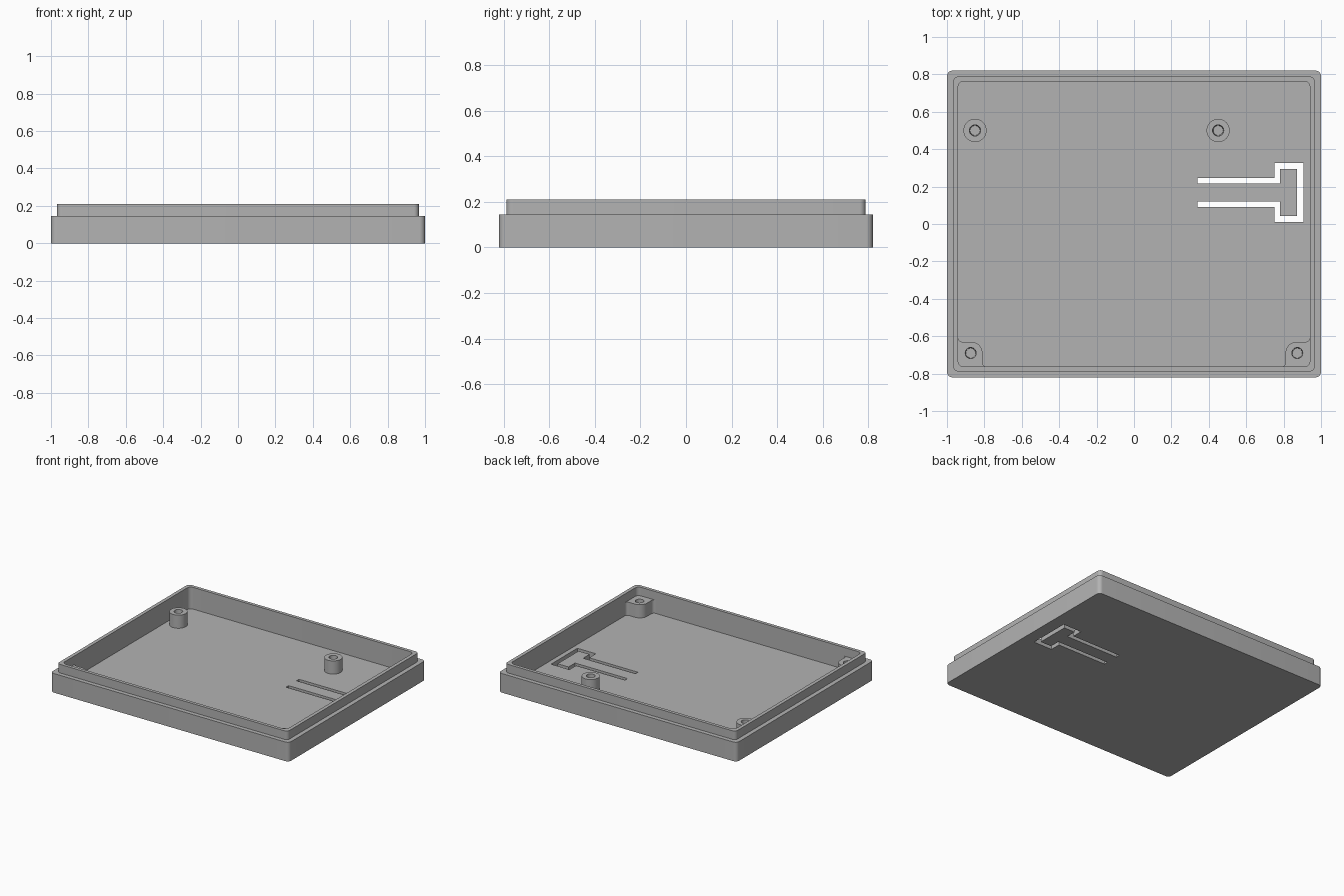
import bpy
import bmesh
from math import cos, sin, pi, radians

cube = bpy.data.objects.get("Cube")
if cube:
    bpy.data.objects.remove(cube, do_unlink=True)

grey = bpy.data.materials.new("matte grey plastic")
grey.use_nodes = True
GREY = (0.45, 0.45, 0.45, 1)
grey.diffuse_color = GREY
grey.node_tree.nodes["Principled BSDF"].inputs["Base Color"].default_value = GREY

WALL_TOP, LIP_TOP, FLOOR = 0.145, 0.21, 0.045
HOLE_BOTTOM = 0.06


def arc(cx, cy, r, start, end, steps=8):
    """Points along an arc, angles in degrees."""
    angles = [radians(start + (end - start) * i / steps) for i in range(steps + 1)]
    return [(cx + r * cos(a), cy + r * sin(a)) for a in angles]


def rounded_rect(hx, hy, r):
    pts = []
    for k, (sx, sy) in enumerate([(1, 1), (-1, 1), (-1, -1), (1, -1)]):
        pts += arc(sx * (hx - r), sy * (hy - r), r, 90 * k, 90 * k + 90)
    return pts


def circle(x, y, r, n=32):
    return [(x + r * cos(2 * pi * i / n), y + r * sin(2 * pi * i / n)) for i in range(n)]


def loft(name, rings):
    """Closed solid through a list of (outline, height) rings."""
    bm = bmesh.new()
    loops = [[bm.verts.new((x, y, z)) for x, y in pts] for pts, z in rings]
    for a, b in zip(loops, loops[1:]):
        for i in range(len(a)):
            j = (i + 1) % len(a)
            bm.faces.new((a[i], a[j], b[j], b[i]))
    bm.faces.new(loops[0][::-1])
    bm.faces.new(loops[-1])
    bmesh.ops.recalc_face_normals(bm, faces=bm.faces)
    mesh = bpy.data.meshes.new(name)
    bm.to_mesh(mesh)
    bm.free()
    mesh.materials.append(grey)
    obj = bpy.data.objects.new(name, mesh)
    bpy.context.collection.objects.link(obj)
    return obj


def cut(obj, cutter):
    """Subtract a cutter and bake the result."""
    mod = obj.modifiers.new("cut", 'BOOLEAN')
    mod.operation, mod.solver, mod.object = 'DIFFERENCE', 'EXACT', cutter
    bpy.ops.object.select_all(action='DESELECT')
    bpy.context.view_layer.objects.active = obj
    obj.select_set(True)
    bpy.ops.object.modifier_apply(modifier=mod.name)
    bpy.data.objects.remove(cutter, do_unlink=True)


def smooth(obj):
    bpy.ops.object.select_all(action='DESELECT')
    bpy.context.view_layer.objects.active = obj
    obj.select_set(True)
    bpy.ops.object.shade_smooth_by_angle(angle=radians(30))


# Tray: outer wall, stepped lip and hollow inside
outer = rounded_rect(1, 0.82, 0.03)
lip = rounded_rect(0.967, 0.788, 0.027)
inner = rounded_rect(0.94, 0.763, 0.03)
tray = loft("case_tray", [(outer, 0), (outer, WALL_TOP), (lip, WALL_TOP),
                          (lip, LIP_TOP), (inner, LIP_TOP), (inner, FLOOR)])

# Slot that frees the T-shaped spring button, mirrored about its centre line
half = [(0.34, 0.078), (0.75, 0.078), (0.75, 0.158), (0.905, 0.158)]
half_in = [(0.872, 0.126), (0.78, 0.126), (0.78, 0.048), (0.34, 0.048)]
MID = 0.168
slot = [(x, MID + y) for x, y in half]
slot += [(x, MID - y) for x, y in reversed(half)]
slot += [(x, MID - y) for x, y in reversed(half_in)]
slot += [(x, MID + y) for x, y in half_in]
cut(tray, loft("slot_cutter", [(slot, -0.05), (slot, 0.1)]))
smooth(tray)

# Round screw posts at the back
for name, x in (("right_back_post", -0.85), ("left_back_post", 0.45)):
    side = circle(x, 0.5, 0.062)
    post = loft(name, [(side, FLOOR - 0.01), (side, WALL_TOP),
                       (circle(x, 0.5, 0.03), WALL_TOP),
                       (circle(x, 0.5, 0.026), HOLE_BOTTOM)])
    smooth(post)

# Screw blocks filleted into the front corners
block = [(-0.95, -0.773), (-0.79, -0.773)]
block += arc(-0.79, -0.743, 0.02, 270, 180, 6)
block += arc(-0.87, -0.69, 0.06, 0, 90)
block += arc(-0.92, -0.61, 0.02, 270, 180, 6)
block += [(-0.95, -0.61)]
for name, s in (("right_front_block", 1), ("left_front_block", -1)):
    outline = [(s * x, y) for x, y in block]
    obj = loft(name, [(outline, FLOOR - 0.01), (outline, WALL_TOP)])
    hole_x = -0.873 * s
    cut(obj, loft("hole_cutter", [(circle(hole_x, -0.69, 0.026), HOLE_BOTTOM),
                                  (circle(hole_x, -0.69, 0.03), WALL_TOP + 0.01)]))
    smooth(obj)
